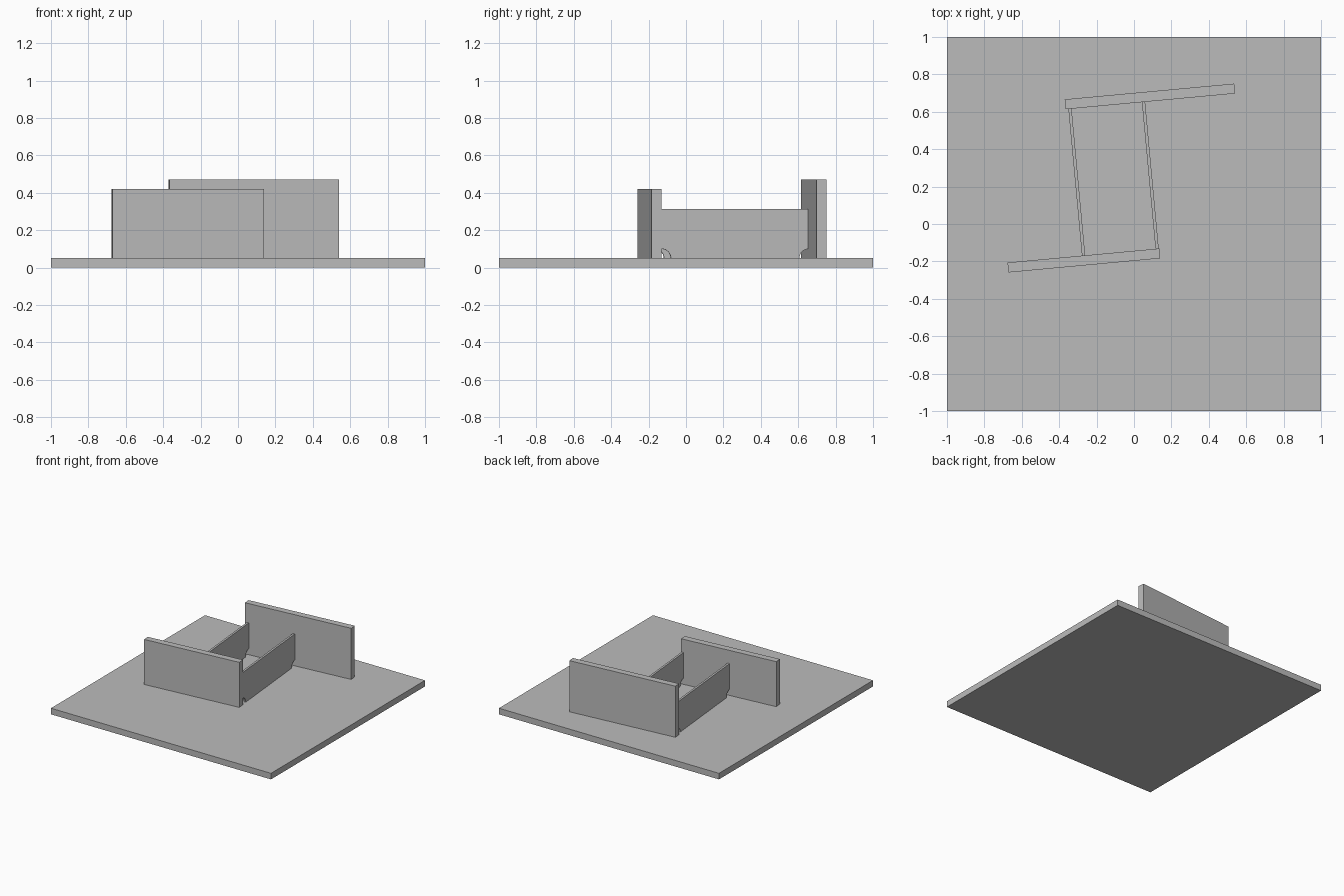
import bpy
import bmesh
from math import radians, sin, cos, pi
from mathutils import Matrix

cube = bpy.data.objects.get("Cube")
if cube:
    bpy.data.objects.remove(cube, do_unlink=True)

grey = bpy.data.materials.new("plain grey")
grey.use_nodes = True
colour = (0.5, 0.5, 0.5, 1)
grey.diffuse_color = colour
grey.node_tree.nodes["Principled BSDF"].inputs["Base Color"].default_value = colour

BASE = 0.05              # top of the base plate
TURN = radians(5.3)      # the walls stand slightly turned on the base


def finish(name, bm, location, turn):
    bmesh.ops.recalc_face_normals(bm, faces=bm.faces)
    mesh = bpy.data.meshes.new(name)
    bm.to_mesh(mesh)
    bm.free()
    mesh.materials.append(grey)
    obj = bpy.data.objects.new(name, mesh)
    obj.location = location
    obj.rotation_euler.z = turn
    bpy.context.collection.objects.link(obj)


def block(name, x, y, z, size, turn=0):
    """Box standing on height z."""
    bm = bmesh.new()
    bmesh.ops.create_cube(bm, size=1)
    bmesh.ops.transform(bm, matrix=Matrix.Diagonal((*size, 1)), verts=bm.verts)
    finish(name, bm, (x, y, z + size[2] / 2), turn)


def divider(name, x, y, length=0.79, height=0.262, thick=0.017, notch=0.05):
    """Thin panel with a quarter-round notch at both bottom ends."""
    half = length / 2
    steps = [i * pi / 16 for i in range(9)]
    right = [(half - notch * cos(a), notch * sin(a)) for a in steps]
    right.append((half, height))
    profile = right + [(-u, v) for u, v in reversed(right)]
    bm = bmesh.new()
    face = bm.faces.new([bm.verts.new((-thick / 2, u, v)) for u, v in profile])
    side = bmesh.ops.extrude_face_region(bm, geom=[face])["geom"]
    moved = [g for g in side if isinstance(g, bmesh.types.BMVert)]
    bmesh.ops.translate(bm, verts=moved, vec=(thick, 0, 0))
    finish(name, bm, (x, y, BASE), TURN)


# Base plate and the two tall walls
block("base_plate", 0, 0, 0, (2, 2, BASE))
block("front_wall", -0.268, -0.195, BASE, (0.815, 0.053, 0.37), TURN)
block("back_wall", 0.085, 0.682, BASE, (0.91, 0.053, 0.42), TURN)

# Thin panels joining the walls
divider("right_divider", -0.306, 0.225)
divider("left_divider", 0.087, 0.262)
